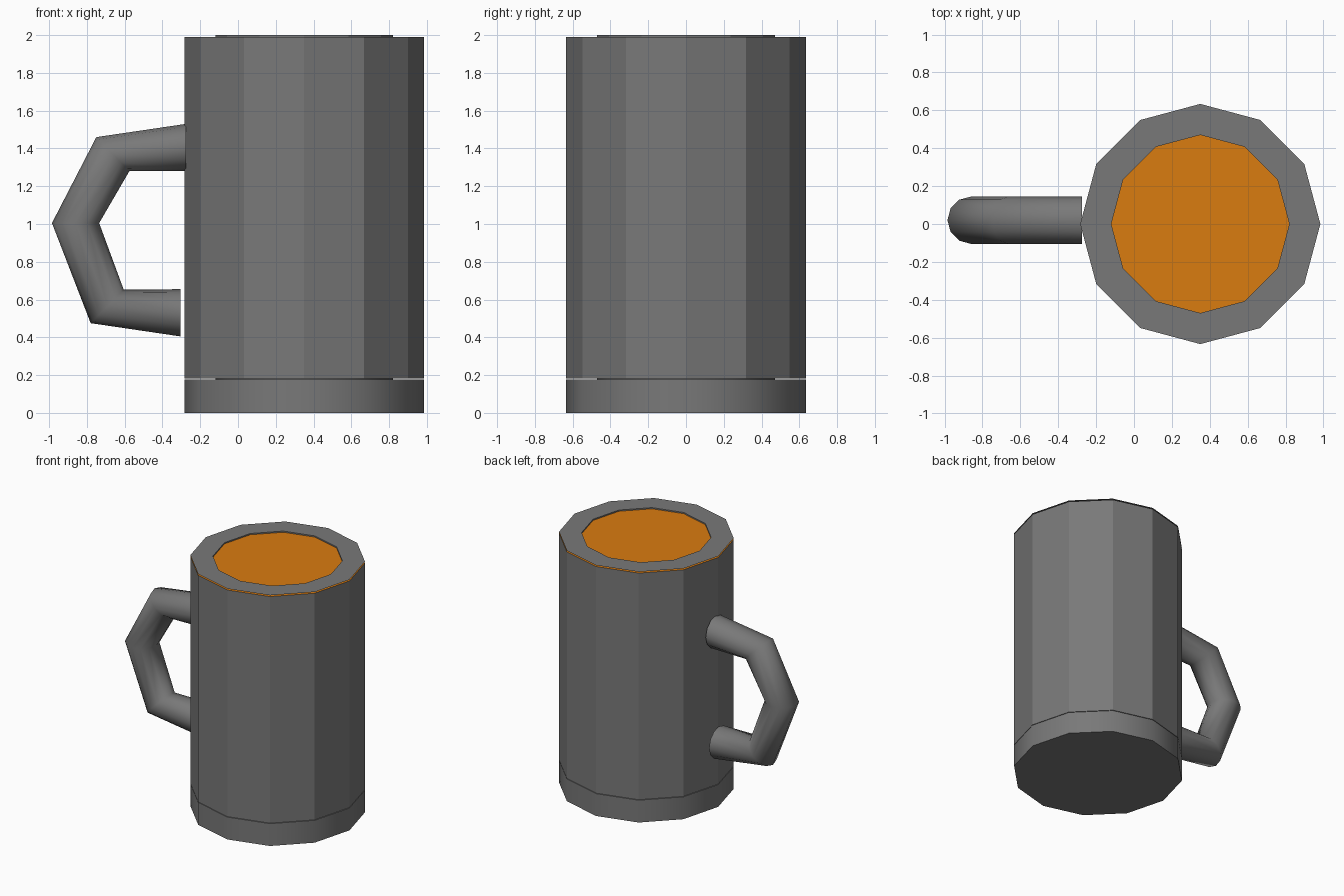
import bpy, bmesh, math
from mathutils import Vector

if "Cube" in bpy.data.objects:
    bpy.data.objects.remove(bpy.data.objects["Cube"])

SIDES = 12
CX, R_OUT, R_IN = 0.35, 0.634, 0.47
GAP_LOW, GAP_HIGH = 0.178, 0.182
FILL_Z = 1.99


def material(name, rgb):
    m = bpy.data.materials.new(name)
    m.diffuse_color = (*rgb, 1.0)
    m.use_nodes = True
    m.node_tree.nodes["Principled BSDF"].inputs["Base Color"].default_value = m.diffuse_color
    return m


grey = material("dark grey", (0.19, 0.19, 0.19))
orange = material("orange drink", (0.70, 0.20, 0.005))


def loft(name, rings, cap_start, cap_end, mats, smooth=None, fix_normals=False):
    """Join rings of points with quads and optionally cap both ends."""
    bm = bmesh.new()
    loops = [[bm.verts.new(p) for p in ring] for ring in rings]
    for a, b in zip(loops, loops[1:]):
        for i in range(SIDES):
            j = (i + 1) % SIDES
            bm.faces.new((a[i], a[j], b[j], b[i]))
    if cap_start:
        bm.faces.new(loops[0][::-1])
    if cap_end:
        top = bm.faces.new(loops[-1])
        top.material_index = len(mats) - 1
    if fix_normals:
        bmesh.ops.recalc_face_normals(bm, faces=bm.faces[:])
    mesh = bpy.data.meshes.new(name)
    bm.to_mesh(mesh)
    bm.free()
    for m in mats:
        mesh.materials.append(m)
    ob = bpy.data.objects.new(name, mesh)
    bpy.context.collection.objects.link(ob)
    if smooth:
        bpy.ops.object.select_all(action='DESELECT')
        ob.select_set(True)
        bpy.context.view_layer.objects.active = ob
        bpy.ops.object.shade_smooth_by_angle(angle=math.radians(smooth))
    return ob


def angles():
    return [2 * math.pi * i / SIDES for i in range(SIDES)]


def circle(r, z):
    return [(CX + r * math.cos(t), r * math.sin(t), z) for t in angles()]


# Smooth foot with a short inner collar bridging the hairline gap
loft("mug_base", [circle(R_OUT, 0), circle(R_OUT, GAP_LOW),
                  circle(R_IN, GAP_LOW), circle(R_IN, GAP_HIGH)],
     True, False, [grey], smooth=40)

# Faceted body, its top face is the drink
loft("mug_body", [circle(R_OUT, GAP_HIGH), circle(R_OUT, FILL_Z)],
     True, True, [grey, orange])

# Thin rim with a short inner wall
loft("mug_rim", [circle(R_OUT, 2.0), circle(R_IN, 2.0), circle(R_IN, FILL_Z)],
     False, False, [grey])

# Handle: outer and inner (x, z) points of each ring
handle_rings = [((-0.275, 1.53), (-0.275, 1.28)),
                ((-0.75, 1.46), (-0.575, 1.28)),
                ((-0.985, 1.005), (-0.735, 1.005)),
                ((-0.78, 0.475), (-0.605, 0.652)),
                ((-0.305, 0.405), (-0.305, 0.655))]
rings = []
for (ox, oz), (ix, iz) in handle_rings:
    outer, inner = Vector((ox, 0.02, oz)), Vector((ix, 0.02, iz))
    mid, half = (outer + inner) / 2, (outer - inner) / 2
    rings.append([mid + half * math.cos(t) + Vector((0, 0.125 * math.sin(t), 0))
                  for t in angles()])
loft("mug_handle", rings, True, True, [grey], smooth=75, fix_normals=True)
